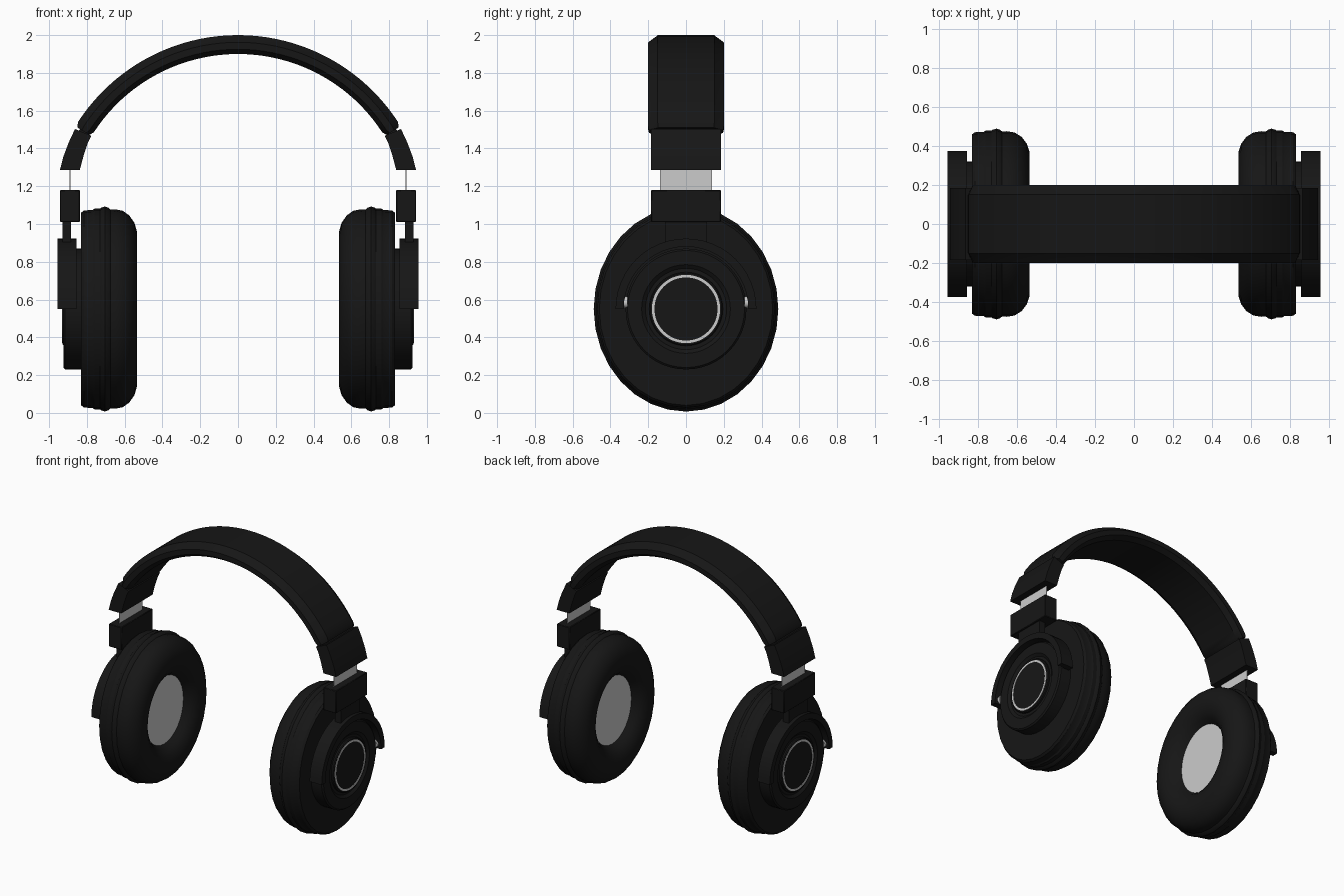
import bpy, bmesh, math

if "Cube" in bpy.data.objects:
    bpy.data.objects.remove(bpy.data.objects["Cube"])

def material(name, c):
    m = bpy.data.materials.new(name)
    m.diffuse_color = (c, c, c, 1)
    m.use_nodes = True
    m.node_tree.nodes["Principled BSDF"].inputs["Base Color"].default_value = m.diffuse_color
    return m

BLACK = material("black", 0.008)
GREY = material("grey", 0.55)
CZ = 0.55       # cup centre height
ARC_Z = 0.99    # headband arc centre height

def finish(name, bm, mat=BLACK, mirror=True, bevel=0):
    bmesh.ops.recalc_face_normals(bm, faces=bm.faces)
    me = bpy.data.meshes.new(name)
    bm.to_mesh(me)
    bm.free()
    ob = bpy.data.objects.new(name, me)
    bpy.context.collection.objects.link(ob)
    me.materials.append(mat)
    if bevel:
        b = ob.modifiers.new("bevel", 'BEVEL')
        b.width, b.segments = bevel, 1
    if mirror:
        ob.modifiers.new("mirror", 'MIRROR').use_mirror_merge = False
    bpy.context.view_layer.objects.active = ob
    ob.select_set(True)
    bpy.ops.object.shade_smooth_by_angle(angle=math.radians(32))
    ob.select_set(False)
    return ob

def loft(name, rings, closed=False, **kw):
    """Skin rings of points; cap the ends unless the rings close on themselves."""
    bm = bmesh.new()
    vs = [[bm.verts.new(p) for p in r] for r in rings]
    n = len(vs[0])
    for a, b in zip(vs, vs[1:] + vs[:1] if closed else vs[1:]):
        for i in range(n):
            j = (i + 1) % n
            bm.faces.new((a[i], a[j], b[j], b[i]))
    if not closed:
        bm.faces.new(vs[0])
        bm.faces.new(vs[-1])
    return finish(name, bm, **kw)

def lathe(name, profile, ry=1.0, seg=32, **kw):
    """Profile of (x, radius) turned about the cup axis; ry squeezes depth."""
    rings = [[(x, r * ry * math.sin(2 * math.pi * i / seg),
               CZ + r * math.cos(2 * math.pi * i / seg)) for i in range(seg)]
             for x, r in profile]
    return loft(name, rings, **kw)

def box(name, x0, x1, y, z0, z1, **kw):
    return loft(name, [[(x0, -y, z), (x1, -y, z), (x1, y, z), (x0, y, z)]
                       for z in (z0, z1)], **kw)

# ear cups: cushion, seam bead, shell
OVAL = 0.9
lathe("ear_cushion", [(0.64, 0.23), (0.615, 0.25), (0.575, 0.28), (0.548, 0.32),
                      (0.535, 0.37), (0.535, 0.41), (0.548, 0.455), (0.575, 0.495),
                      (0.61, 0.52), (0.65, 0.528), (0.70, 0.525)], OVAL)
lathe("cushion_seam", [(0.67, 0.52), (0.685, 0.536), (0.705, 0.543),
                       (0.725, 0.536), (0.74, 0.52)], OVAL)
lathe("cup_shell", [(0.70, 0.531), (0.76, 0.531), (0.77, 0.524), (0.815, 0.522),
                    (0.83, 0.51), (0.83, 0.40)], OVAL)
lathe("speaker_cloth", [(0.612, 0.255), (0.66, 0.255)], OVAL, mat=GREY)

# outer housing with a raised hub and metal ring
lathe("housing", [(0.80, 0.32), (0.915, 0.32), (0.925, 0.31), (0.925, 0.235),
                  (0.91, 0.215)], seg=48)
lathe("hub", [(0.88, 0.195), (0.922, 0.195), (0.928, 0.189), (0.928, 0.10)], seg=48)
S = 48
loft("hub_ring", [[(x, r * math.sin(2 * math.pi * i / S), CZ + r * math.cos(2 * math.pi * i / S))
                   for x, r in ((0.91, 0.181), (0.931, 0.181), (0.931, 0.167), (0.91, 0.167))]
                  for i in range(S)], closed=True, mat=GREY)

# yoke: half ring over the housing, with pivots
loft("yoke", [[(x, r * math.cos(a), CZ + r * math.sin(a))
               for x, r in ((0.855, 0.33), (0.955, 0.33), (0.955, 0.373), (0.855, 0.373))]
              for a in (math.pi * i / 24 for i in range(25))])
for side, tag in ((-1, "front"), (1, "back")):
    loft("yoke_pivot_" + tag,
         [[(0.905 + 0.03 * math.cos(t), side * y, 0.585 + 0.03 * math.sin(t))
           for t in (2 * math.pi * i / 16 for i in range(16))] for y in (0.31, 0.35)],
         mat=GREY)

# slider stack
box("yoke_stem", 0.883, 0.93, 0.11, 0.90, 1.03)
box("slider_block", 0.837, 0.943, 0.185, 1.01, 1.18, bevel=0.004)
box("slider_strip", 0.887, 0.891, 0.138, 1.15, 1.32, mat=GREY)

# headband end caps, following the arc and cut level at the bottom
caps = [((0.838, 1.285), (0.943, 1.285)), ((0.818, 1.36), (0.925, 1.355)),
        ((0.795, 1.43), (0.897, 1.43)), ((0.777, 1.467), (0.863, 1.503))]
loft("band_end", [[(i[0], -0.185, i[1]), (o[0], -0.185, o[1]),
                   (o[0], 0.185, o[1]), (i[0], 0.185, i[1])] for i, o in caps])
loft("band_core", [[(r * math.cos(a), y, ARC_Z + r * math.sin(a))
                    for r, y in ((0.925, -0.17), (0.985, -0.17), (0.985, 0.17), (0.925, 0.17))]
                   for a in (math.radians(26), math.radians(36))])

# padded headband: chamfered section swept along the arc, with tapered ends
def band_ring(deg, s):
    a = math.radians(deg)
    sect = [(0.045, -0.155), (0.05, -0.15), (0.05, 0.15), (0.045, 0.155), (0.012, 0.2),
            (-0.025, 0.2), (-0.05, 0.165), (-0.05, -0.165), (-0.025, -0.2), (0.012, -0.2)]
    return [((0.96 + d * s) * math.cos(a), y * (0.92 + 0.08 * s),
             ARC_Z + (0.96 + d * s) * math.sin(a)) for d, y in sect]

N = 40
A0 = 33.0
rings = [band_ring(31.5, 0.75)]
rings += [band_ring(A0 + (180 - 2 * A0) * i / N, 1) for i in range(N + 1)]
rings += [band_ring(148.5, 0.75)]
loft("headband", rings, mirror=False)
